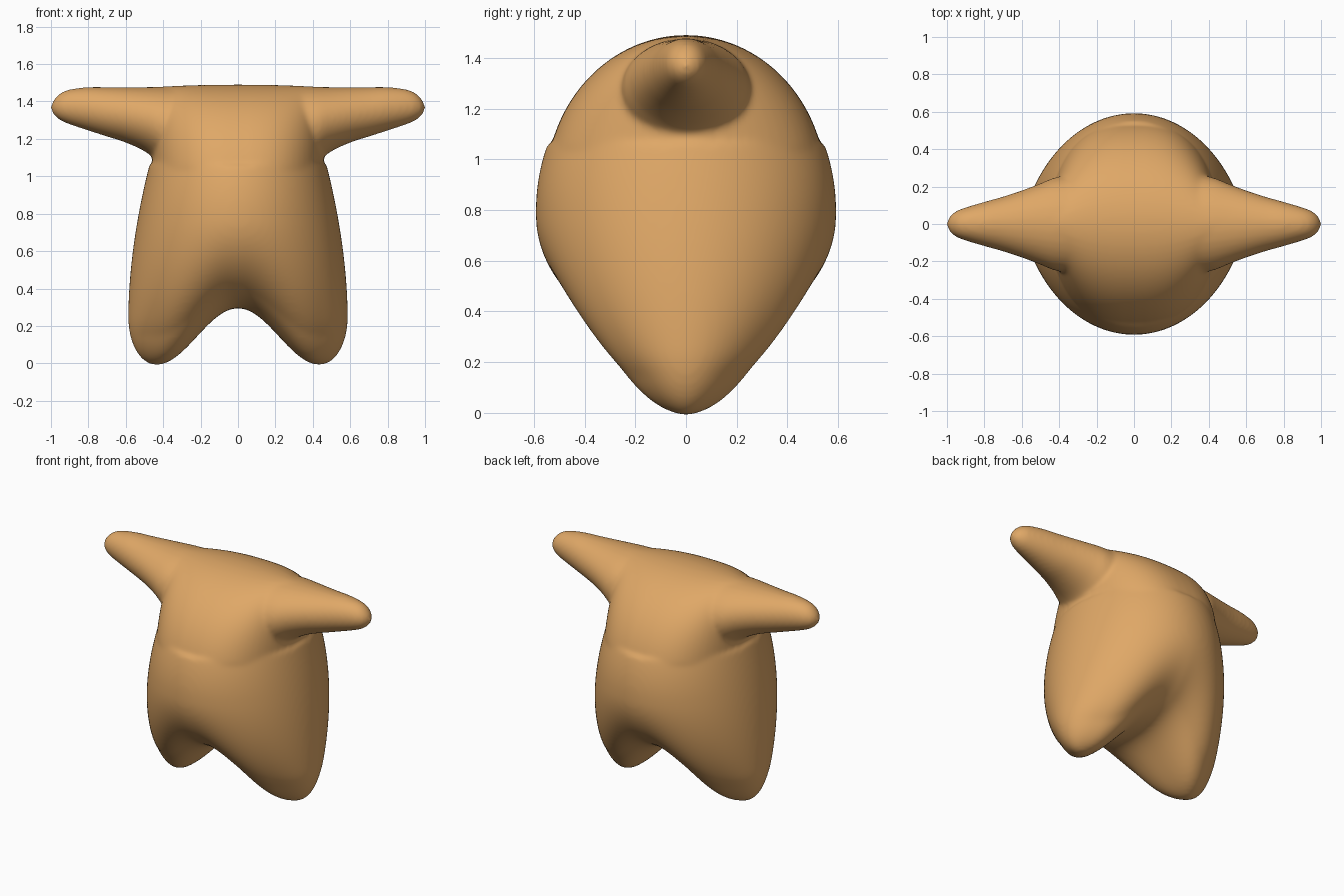
import bpy, bmesh, math
from mathutils import Vector

if "Cube" in bpy.data.objects:
    bpy.data.objects.remove(bpy.data.objects["Cube"])

tan = bpy.data.materials.new("tan")
tan.diffuse_color = (0.74, 0.39, 0.135, 1)
tan.use_nodes = True
tan.node_tree.nodes["Principled BSDF"].inputs["Base Color"].default_value = tan.diffuse_color


def loft(bm, rings):
    """Skin a list of rings of points and close the first end."""
    vs = [[bm.verts.new(p) for p in r] for r in rings]
    n = len(vs[0])
    for a, b in zip(vs, vs[1:]):
        for i in range(n):
            j = (i + 1) % n
            bm.faces.new((a[i], a[j], b[j], b[i]))
    bm.faces.new(vs[0])
    return vs


def interp(table, x):
    """Smooth lookup in rows of (x, values...)."""
    k = max(i for i in range(len(table) - 1) if table[i][0] <= x or i == 0)
    p1, p2 = table[k], table[k + 1]
    p0, p3 = table[max(k - 1, 0)], table[min(k + 2, len(table) - 1)]
    h = p2[0] - p1[0]
    t = (x - p1[0]) / h
    out = []
    for c in range(1, len(p1)):
        m1 = (p2[c] - p0[c]) / (p2[0] - p0[0]) * h
        m2 = (p3[c] - p1[c]) / (p3[0] - p1[0]) * h
        out.append((2*t**3 - 3*t*t + 1)*p1[c] + (t**3 - 2*t*t + t)*m1
                   + (3*t*t - 2*t**3)*p2[c] + (t**3 - t*t)*m2)
    return out


# Lower body with two legs: a round body whose underside rises between the legs
def inside(p):
    x, y, z = abs(p.x), abs(p.y), p.z
    z += 0.01 * max(0, 1 - z / 0.6)           # allowance for the softening below
    if z <= 0 or z > 1.3:
        return False
    floor = 0.15 * (1 + math.cos(math.pi * x / 0.44)) if x < 0.44 else 0.0
    if z <= floor:
        return False
    if z < 0.25:
        half_x = 0.44 + 0.147 * math.sqrt(1 - (1 - z / 0.25) ** 2)
    else:
        half_x = 0.587 - 0.165 * (z - 0.25) ** 1.8
    if x >= half_x:
        return False
    u = min(1.0, (z - floor) / (0.78 - floor))
    half_y = 0.592 - 0.67 * max(0, z - 0.8) ** 2
    power = 0.47 + 0.18 * min(1, x / 0.44)
    power = 0.45 + (power - 0.45) * min(1, u / 0.2)
    depth = half_y * (1 - (1 - u) ** 2) ** power
    return y < depth * math.sqrt(1 - (x / half_x) ** 2)


bm = bmesh.new()
bmesh.ops.create_icosphere(bm, subdivisions=6, radius=1)
centre = Vector((0, 0, 0.72))
for v in bm.verts:
    d = v.co.normalized()
    lo, hi = 0.0, 1.2
    for _ in range(17):
        mid = (lo + hi) / 2
        if inside(centre + d * mid):
            lo = mid
        else:
            hi = mid
    v.co = centre + d * lo
geom = bm.verts[:] + bm.edges[:] + bm.faces[:]
bmesh.ops.bisect_plane(bm, geom=geom, plane_co=(0, 0, 1.06),
                       plane_no=(0, 0, 1), clear_outer=True)
bmesh.ops.holes_fill(bm, edges=[e for e in bm.edges if e.is_boundary], sides=0)

# Upper body: a domed block, its foot sunk into the lower body
N = 64
rings = [[(0.43 * math.cos(2 * math.pi * i / N), 0.50 * math.sin(2 * math.pi * i / N), 0.95)
          for i in range(N)]]
for k in range(37):
    t = 0.44 * (1 - k / 36) ** 2              # depth below the top
    half_y = 0.553 * math.sqrt(max(0, 1 - (1 - t / 0.6) ** 2))
    ring = []
    for i in range(N):
        w = 2 * math.pi * i / N
        c, s = math.cos(w), math.sin(w)
        x = 0.458 * math.copysign(abs(c) ** 0.78, c)
        ring.append((x, half_y * s if abs(s) > 1e-6 else 0,
                     1.49 - t - 0.06 * x * x * (1 - t / 0.44)))
    rings.append(ring)
loft(bm, rings)

# Arms: (x, half width, underside, top)
ARM = [(0.30, 0.26, 1.06, 1.478), (0.42, 0.25, 1.08, 1.478),
       (0.50, 0.218, 1.134, 1.477), (0.60, 0.18, 1.18, 1.477),
       (0.70, 0.147, 1.212, 1.477), (0.80, 0.119, 1.244, 1.477),
       (0.90, 0.089, 1.277, 1.465), (0.95, 0.07, 1.299, 1.445),
       (0.985, 0.042, 1.328, 1.41), (1.004, 0.003, 1.362, 1.368)]
for side in (-1, 1):
    rings = []
    for k in range(41):
        x = 0.30 + 0.704 * math.sin(k / 40 * math.pi / 2)
        hy, lo, hi = interp(ARM, min(x, 1.004))
        rings.append([(side * x, hy * math.cos(2 * math.pi * i / 32),
                       (lo + hi) / 2 + (hi - lo) / 2 * math.sin(2 * math.pi * i / 32))
                      for i in range(32)])
    vs = loft(bm, rings)
    bm.faces.new(vs[-1])

bmesh.ops.remove_doubles(bm, verts=bm.verts, dist=1e-5)
bmesh.ops.recalc_face_normals(bm, faces=bm.faces)
me = bpy.data.meshes.new("body")
bm.to_mesh(me)
bm.free()
me.materials.append(tan)
body = bpy.data.objects.new("body_with_arms_and_legs", me)
bpy.context.collection.objects.link(body)

# Fuse everything into one skin and soften the joints
rm = body.modifiers.new("fuse", 'REMESH')
rm.mode = 'VOXEL'
rm.voxel_size = 0.0125
rm.use_smooth_shade = True
sm = body.modifiers.new("soften", 'SMOOTH')
sm.factor = 0.5
sm.iterations = 14
